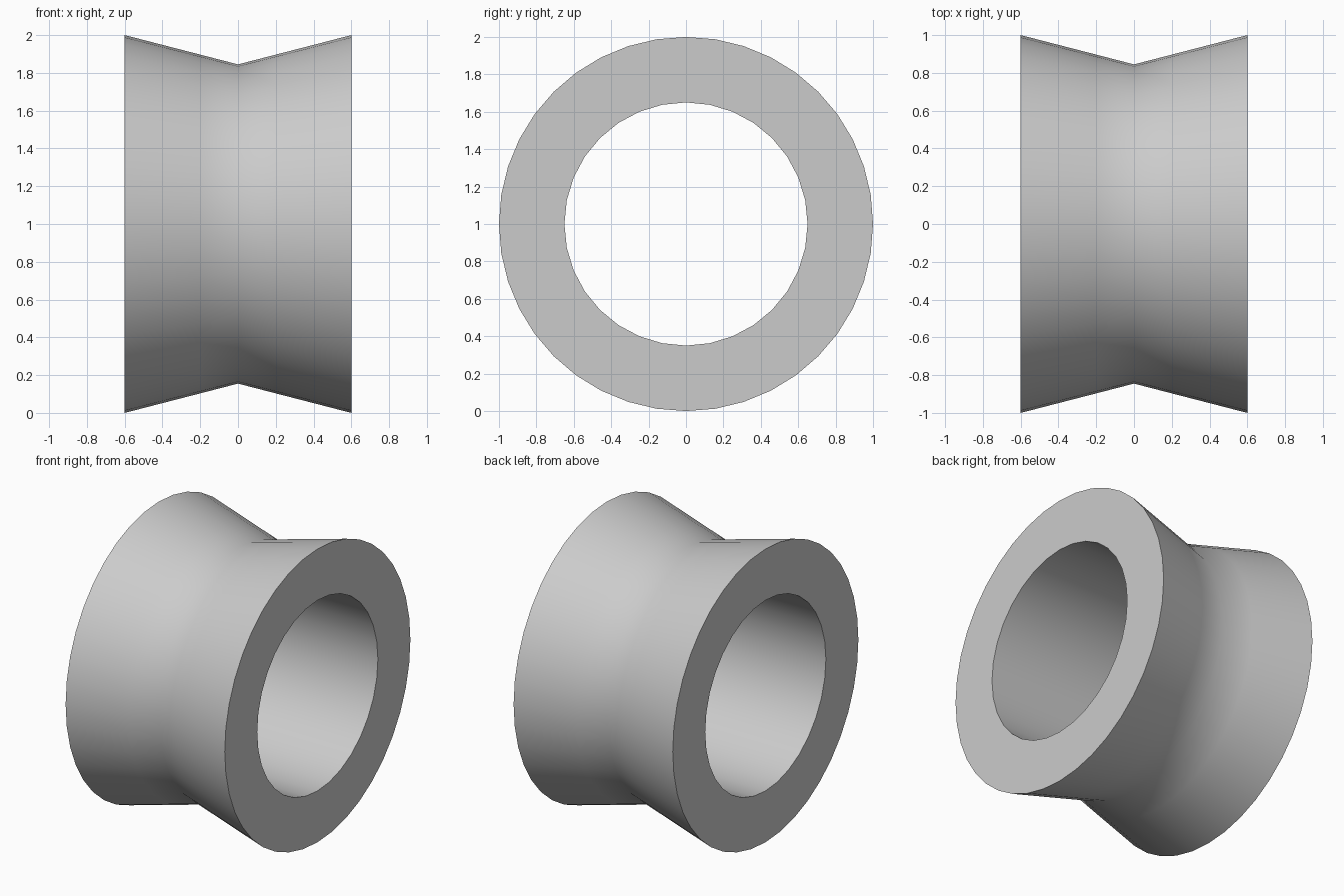
import bpy, bmesh, math

cube = bpy.data.objects.get("Cube")
if cube:
    bpy.data.objects.remove(cube, do_unlink=True)

HALF_WIDTH = 0.6
RIM, WAIST, BORE = 1.0, 0.845, 0.65
AXIS_HEIGHT = 1.0

grey = bpy.data.materials.new("plain grey")
grey.use_nodes = True
grey.diffuse_color = (0.6, 0.6, 0.6, 1)
grey.node_tree.nodes["Principled BSDF"].inputs["Base Color"].default_value = (0.6, 0.6, 0.6, 1)

bm = bmesh.new()


def ring(x, radius, sides):
    """Closed loop of edges around the x axis."""
    steps = [2 * math.pi * i / sides for i in range(sides)]
    verts = [bm.verts.new((x, radius * math.sin(a), radius * math.cos(a))) for a in steps]
    return [bm.edges.new((verts[i - 1], verts[i])) for i in range(sides)]


def flared(x):
    """Radius of the V-grooved outside at x."""
    return WAIST + (RIM - WAIST) * abs(x) / HALF_WIDTH


def bridge(rings):
    for a, b in zip(rings, rings[1:]):
        bmesh.ops.bridge_loops(bm, edges=a + b)


# Grooved outer wall and straight bore
outer = [ring(x, flared(x), 40) for x in (-HALF_WIDTH, -0.2, 0, 0.2, HALF_WIDTH)]
inner = [ring(x, BORE, 32) for x in (-HALF_WIDTH, HALF_WIDTH)]
bridge(outer)
bridge(inner)

# Flat annular end faces
for end in (0, -1):
    bmesh.ops.triangle_fill(bm, use_beauty=True, edges=outer[end] + inner[end],
                            normal=(1 if end else -1, 0, 0))

bmesh.ops.recalc_face_normals(bm, faces=bm.faces)
mesh = bpy.data.meshes.new("grooved_roller")
bm.to_mesh(mesh)
bm.free()
mesh.materials.append(grey)

roller = bpy.data.objects.new("grooved_roller", mesh)
roller.location.z = AXIS_HEIGHT
bpy.context.collection.objects.link(roller)

# Smooth walls, crisp rims
bpy.ops.object.select_all(action="DESELECT")
roller.select_set(True)
bpy.context.view_layer.objects.active = roller
bpy.ops.object.shade_smooth_by_angle(angle=math.radians(40))
